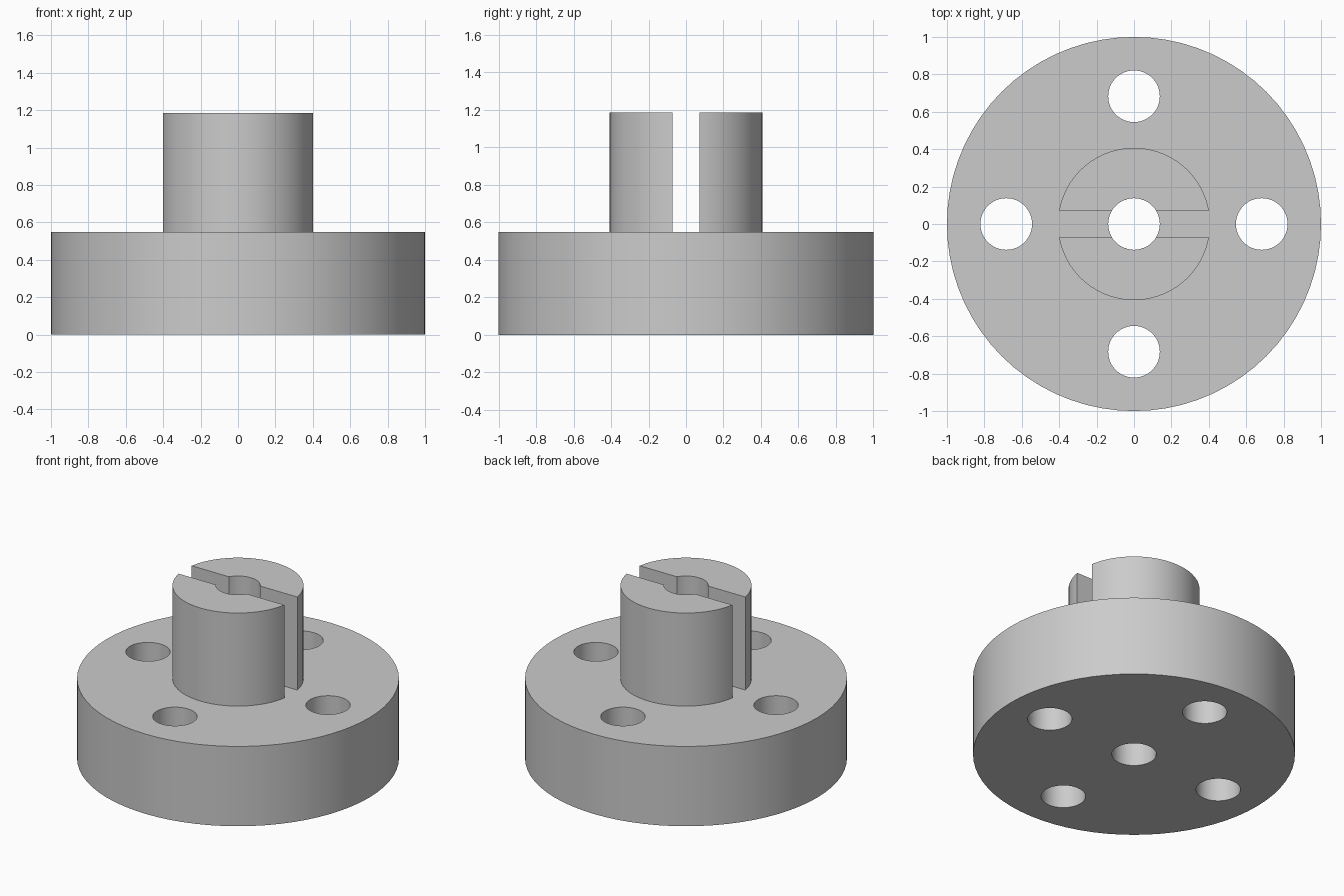
import bpy, bmesh, math

if "Cube" in bpy.data.objects:
    bpy.data.objects.remove(bpy.data.objects["Cube"])

FLANGE_R, FLANGE_H = 1.0, 0.547
BOSS_R, TOP_Z = 0.407, 1.185
HOLE_R, HOLE_PITCH = 0.138, 0.683
SLOT_HALF = 0.071

grey = bpy.data.materials.new("plain grey")
grey.diffuse_color = (0.6, 0.6, 0.6, 1)
grey.use_nodes = True
grey.node_tree.nodes["Principled BSDF"].inputs["Base Color"].default_value = grey.diffuse_color


def prism(name, points, z0, z1):
    """Extrude a closed outline from z0 to z1."""
    bm = bmesh.new()
    base = bm.faces.new([bm.verts.new((x, y, z0)) for x, y in points])
    top = bmesh.ops.extrude_face_region(bm, geom=[base], use_keep_orig=True)["geom"]
    verts = [v for v in top if isinstance(v, bmesh.types.BMVert)]
    bmesh.ops.translate(bm, verts=verts, vec=(0, 0, z1 - z0))
    bmesh.ops.recalc_face_normals(bm, faces=bm.faces)
    mesh = bpy.data.meshes.new(name)
    bm.to_mesh(mesh)
    bm.free()
    mesh.materials.append(grey)
    obj = bpy.data.objects.new(name, mesh)
    bpy.context.collection.objects.link(obj)
    return obj


def arc(r, a0, a1, n):
    return [(r * math.cos(a0 + (a1 - a0) * i / n), r * math.sin(a0 + (a1 - a0) * i / n))
            for i in range(n + 1)]


def circle(r, n, cx=0, cy=0):
    return [(x + cx, y + cy) for x, y in arc(r, 0, 2 * math.pi, n)[:-1]]


def smooth(obj):
    bpy.ops.object.select_all(action='DESELECT')
    obj.select_set(True)
    bpy.context.view_layer.objects.active = obj
    bpy.ops.object.shade_smooth_by_angle(angle=math.radians(30))


# Round flange with a centre bore and four bolt holes
flange = prism("flange", circle(FLANGE_R, 72), 0, FLANGE_H)
centres = [(0, 0), (HOLE_PITCH, 0), (-HOLE_PITCH, 0), (0, HOLE_PITCH), (0, -HOLE_PITCH)]
for cx, cy in centres:
    cutter = prism("hole_cutter", circle(HOLE_R, 48, cx, cy), -0.1, FLANGE_H + 0.1)
    cutter.hide_render = True
    mod = flange.modifiers.new("hole", 'BOOLEAN')
    mod.operation, mod.solver, mod.object = 'DIFFERENCE', 'EXACT', cutter
    bpy.context.view_layer.objects.active = flange
    bpy.ops.object.modifier_apply(modifier=mod.name)
    bpy.data.objects.remove(cutter)
smooth(flange)

# Slotted boss: two half rings either side of the slot
outer = math.asin(SLOT_HALF / BOSS_R)
inner = math.asin(SLOT_HALF / HOLE_R)
half = arc(BOSS_R, outer, math.pi - outer, 36) + arc(HOLE_R, math.pi - inner, inner, 18)
for name, side in (("boss_back_half", 1), ("boss_front_half", -1)):
    smooth(prism(name, [(x, y * side) for x, y in half], FLANGE_H, TOP_Z))
